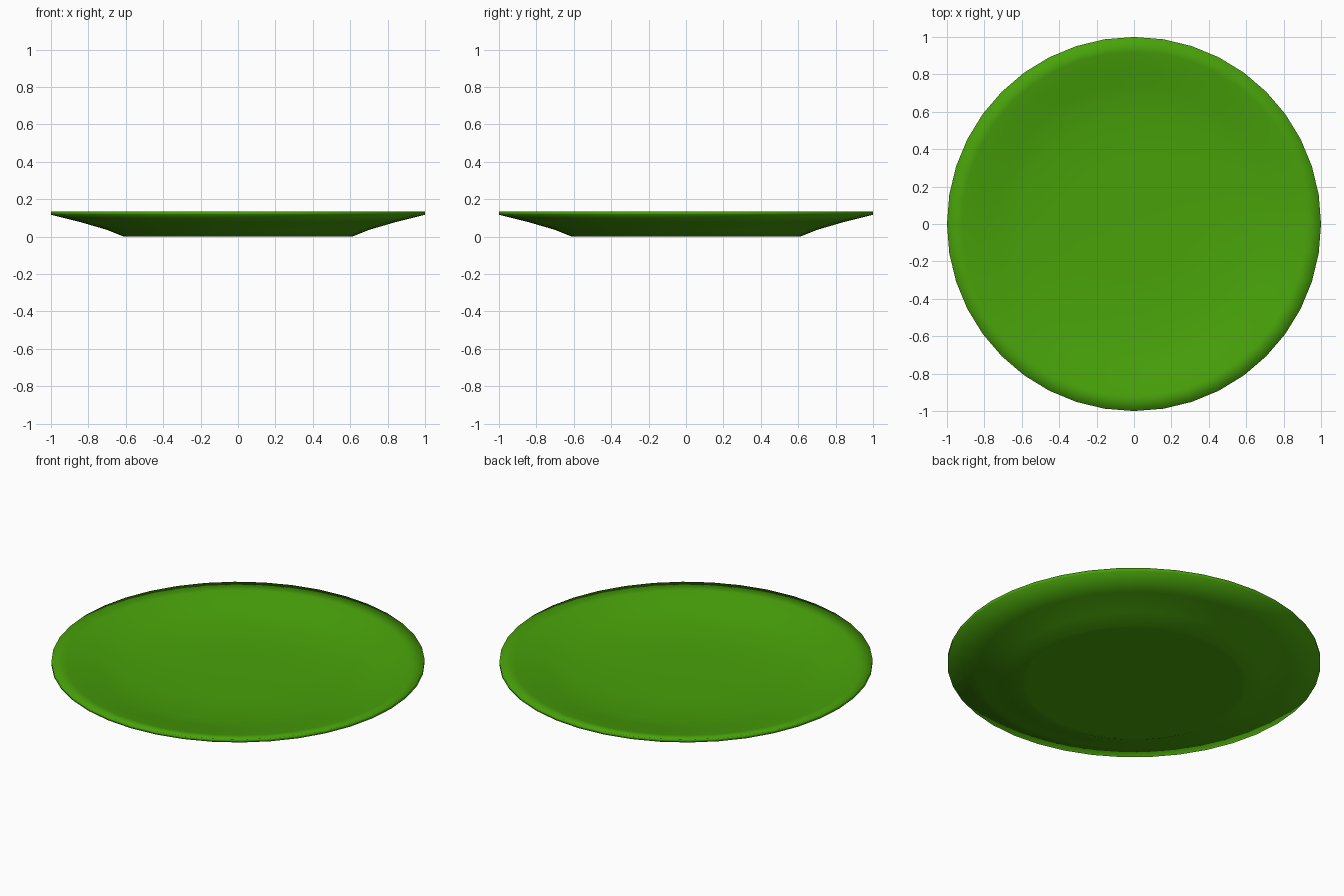
import bpy
import bmesh
from math import tau

cube = bpy.data.objects.get("Cube")
if cube:
    bpy.data.objects.remove(cube, do_unlink=True)

# Single green glaze
green = bpy.data.materials.new("leaf green")
green.use_nodes = True
colour = (0.065, 0.36, 0.003, 1)
green.diffuse_color = colour
bsdf = next(n for n in green.node_tree.nodes if n.type == "BSDF_PRINCIPLED")
bsdf.inputs["Base Color"].default_value = colour

# Half section (radius, height): underside, rim, then shallow upper face
SIDES = 40
underside = [(0, 0), (0.58, 0), (0.61, 0), (0.70, 0.036), (0.84, 0.077), (1, 0.117)]
upper = [(1, 0.135), (0.92, 0.122), (0.84, 0.106), (0.74, 0.083),
         (0.60, 0.057), (0.30, 0.05), (0, 0.049)]

bm = bmesh.new()
points = [bm.verts.new((r, 0, z)) for r, z in underside + upper]
edges = [bm.edges.new(pair) for pair in zip(points, points[1:])]
bmesh.ops.spin(bm, geom=points + edges, cent=(0, 0, 0), axis=(0, 0, 1),
               angle=tau, steps=SIDES, use_merge=False)
bmesh.ops.remove_doubles(bm, verts=bm.verts, dist=0.0005)
bmesh.ops.recalc_face_normals(bm, faces=bm.faces)

# Soft shading runs over the rim and foot
for face in bm.faces:
    face.smooth = True

mesh = bpy.data.meshes.new("plate")
bm.to_mesh(mesh)
bm.free()
mesh.materials.append(green)
plate = bpy.data.objects.new("plate", mesh)
bpy.context.collection.objects.link(plate)
